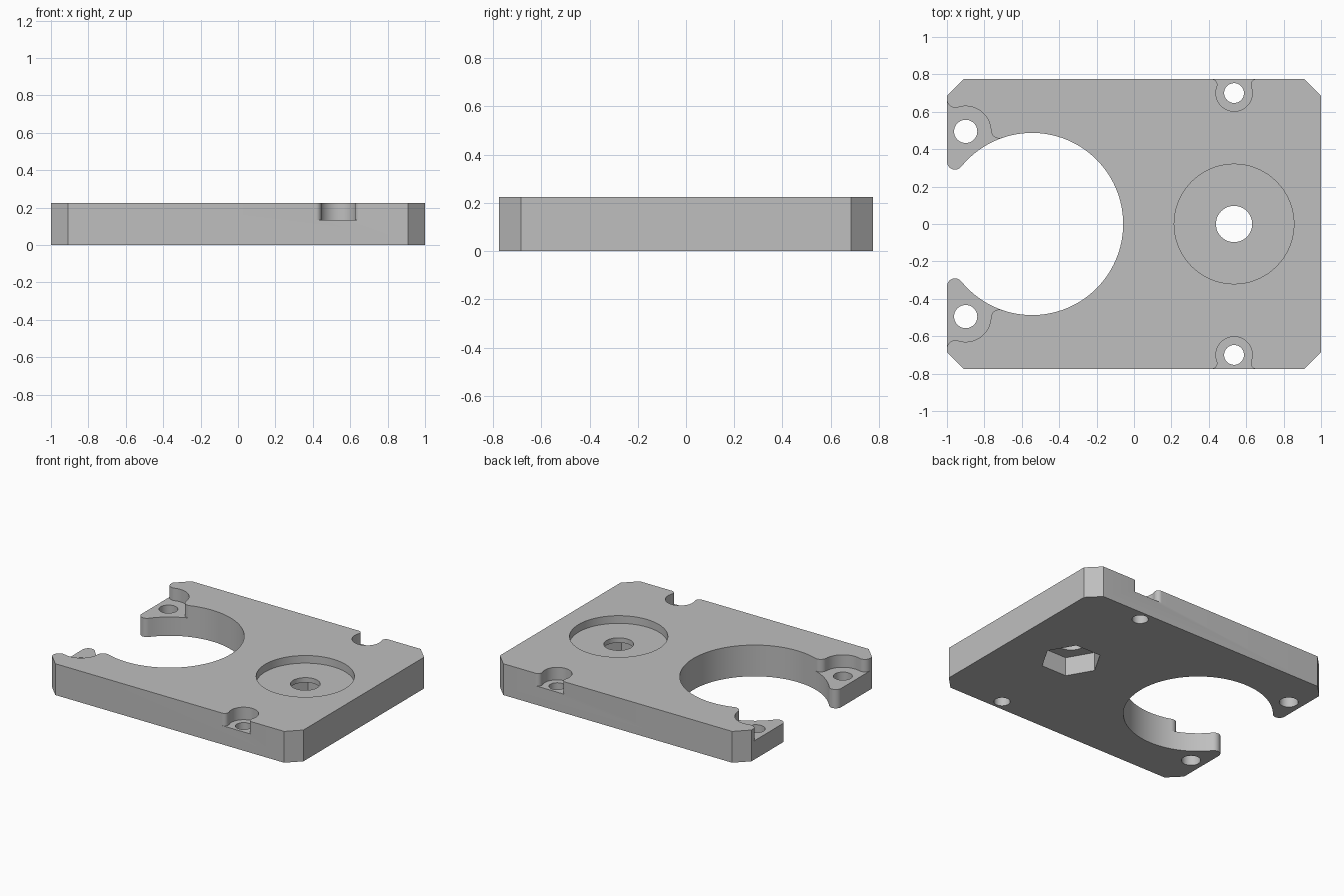
import bpy
import bmesh
from math import atan2, cos, pi, sin, sqrt

cube = bpy.data.objects.get("Cube")
if cube:
    bpy.data.objects.remove(cube)

THICK, LEDGE, RECESS, NUT = 0.225, 0.135, 0.17, 0.135
HALF_W, CHAMFER = 0.775, 0.09
BITE, BITE_R = (-0.545, 0), 0.487     # large round opening
EAR, EAR_R = (-0.9, 0.495), 0.135     # screw ledges beside the opening
SIDE, SIDE_R = (0.535, 0.7), 0.0975   # screw ledges on the long sides
SHAFT = (0.535, 0)

grey = bpy.data.materials.new("plain_grey")
grey.use_nodes = True
grey.diffuse_color = (0.52, 0.52, 0.52, 1)
grey.node_tree.nodes["Principled BSDF"].inputs["Base Color"].default_value = grey.diffuse_color


def arc(centre, radius, start, end, steps=24):
    angles = [start + (end - start) * i / steps for i in range(steps + 1)]
    return [(centre[0] + radius * cos(a), centre[1] + radius * sin(a)) for a in angles]


def heading(a, b):
    return atan2(b[1] - a[1], b[0] - a[0])


def flip(points):
    return [(x, -y) for x, y in points]


def prism(name, points, low, high):
    bm = bmesh.new()
    face = bm.faces.new([bm.verts.new((x, y, low)) for x, y in points])
    made = bmesh.ops.extrude_face_region(bm, geom=[face])["geom"]
    for v in made:
        if isinstance(v, bmesh.types.BMVert):
            v.co.z = high
    bmesh.ops.recalc_face_normals(bm, faces=bm.faces)
    mesh = bpy.data.meshes.new(name)
    bm.to_mesh(mesh)
    bm.free()
    mesh.materials.append(grey)
    obj = bpy.data.objects.new(name, mesh)
    bpy.context.collection.objects.link(obj)
    return obj


def disc(centre, radius, sides=48):
    return arc(centre, radius, 0, 2 * pi, sides)[:-1]


# Plate outline: opening, rounded tips and chamfered corners
r = 0.043
tip = (-1 + r, sqrt((BITE_R + r) ** 2 - (-1 + r - BITE[0]) ** 2))
half = arc(BITE, BITE_R, 0, heading(BITE, tip), 48)
half += arc(tip, r, heading(tip, BITE), -pi, 16)[1:]
half += [(-1, HALF_W - CHAMFER), (-1 + CHAMFER, HALF_W),
         (1 - CHAMFER, HALF_W), (1, HALF_W - CHAMFER)]
plate = prism("mounting_plate", half + flip(half[1:])[::-1], 0, THICK)

# Ear ledge outline: round pocket flaring into the end wall and the opening
r = 0.045
reach = EAR_R + r
flare_a = (-1 + r, EAR[1] + sqrt(reach ** 2 - (-1 + r - EAR[0]) ** 2))
gap = sqrt((EAR[0] - BITE[0]) ** 2 + (EAR[1] - BITE[1]) ** 2)
along = ((BITE_R + r) ** 2 - reach ** 2 + gap ** 2) / (2 * gap)
across = sqrt((BITE_R + r) ** 2 - along ** 2)
ux, uy = (EAR[0] - BITE[0]) / gap, (EAR[1] - BITE[1]) / gap
flare_b = (BITE[0] + ux * along + uy * across, BITE[1] + uy * along - ux * across)
ear = arc(flare_a, r, -pi, heading(flare_a, EAR), 12)
ear += arc(EAR, EAR_R, heading(EAR, flare_a), heading(EAR, flare_b))[1:]
ear += arc(flare_b, r, heading(flare_b, EAR) + 2 * pi if heading(flare_b, EAR) < 0
           else heading(flare_b, EAR), heading(flare_b, BITE) + 2 * pi, 12)[1:]
ear += [BITE, (-1.1, 0), (-1.1, flare_a[1])]

# Side ledge outline: round pocket flaring into the long edge
r = 0.03
fy = HALF_W - r
dx = sqrt((SIDE_R + r) ** 2 - (fy - SIDE[1]) ** 2)
left, right = (SIDE[0] - dx, fy), (SIDE[0] + dx, fy)
lean = heading(left, SIDE)
side = arc(left, r, pi / 2, lean, 12)
side += arc(SIDE, SIDE_R, pi + lean, 2 * pi - lean)[1:]
side += arc(right, r, pi - lean, pi / 2, 12)[1:]
side += [(right[0], 0.9), (left[0], 0.9)]

# Pockets and holes to cut
cuts = [("shaft_recess", disc(SHAFT, 0.32, 72), RECESS, 0.4),
        ("shaft_hole", disc(SHAFT, 0.097), -0.1, 0.4),
        ("nut_pocket", disc(SHAFT, 0.2, 6), -0.1, NUT)]
for name, shape, low in (("ear_ledge", ear, LEDGE),
                         ("side_ledge", side, LEDGE),
                         ("ear_hole", disc(EAR, 0.062), -0.1),
                         ("side_hole", disc(SIDE, 0.053), -0.1)):
    cuts += [(name + "_back", shape, low, 0.4), (name + "_front", flip(shape), low, 0.4)]

bpy.ops.object.select_all(action="DESELECT")
plate.select_set(True)
bpy.context.view_layer.objects.active = plate
for name, shape, low, high in cuts:
    cutter = prism(name, shape, low, high)
    cutter.hide_render = True
    mod = plate.modifiers.new(name, "BOOLEAN")
    mod.operation, mod.solver, mod.object = "DIFFERENCE", "EXACT", cutter
    bpy.ops.object.modifier_apply(modifier=name)
    bpy.data.objects.remove(cutter)

bpy.ops.object.shade_smooth_by_angle(angle=pi / 6)
